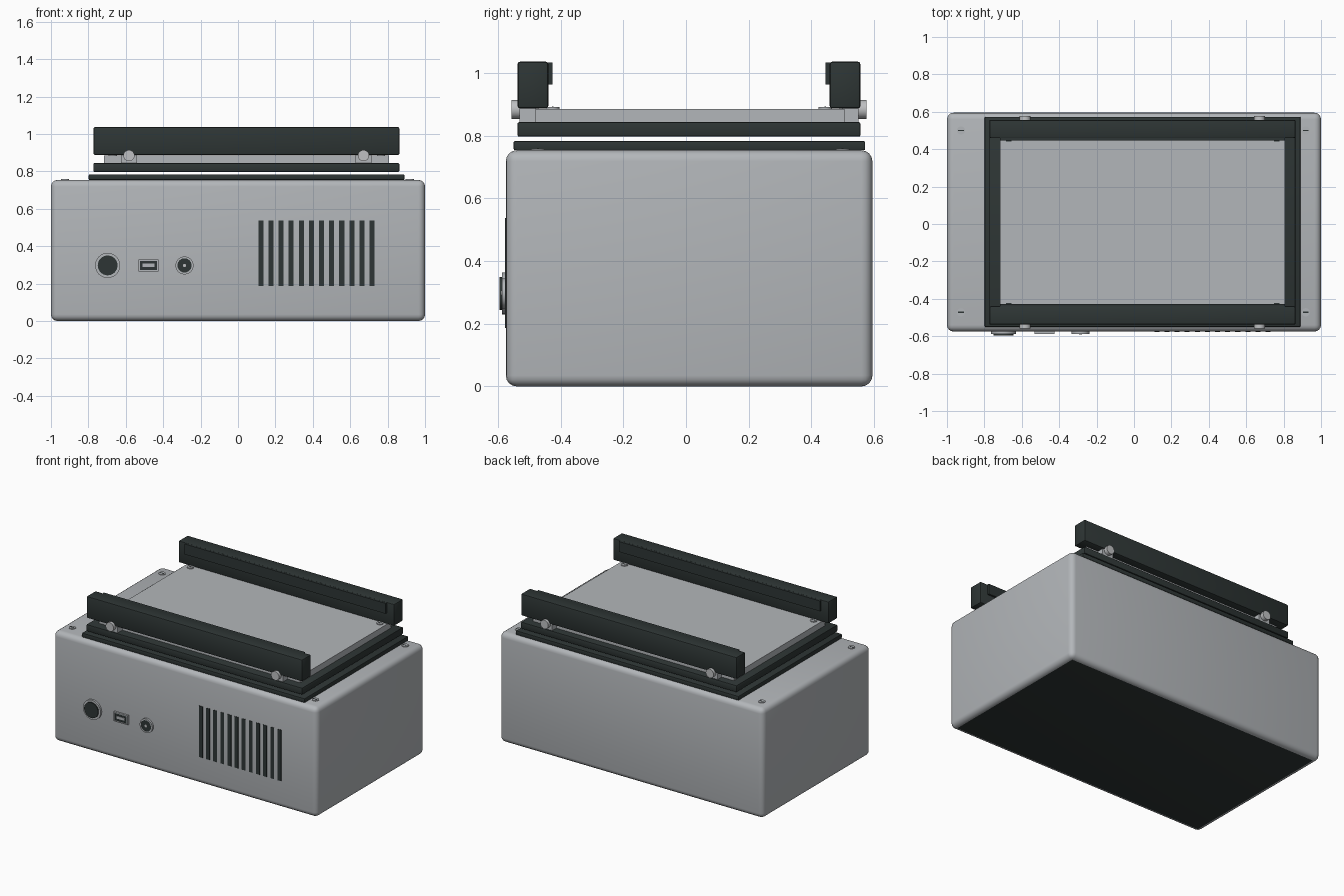
import bpy, bmesh, math
from mathutils import Matrix, Vector

if "Cube" in bpy.data.objects:
    bpy.data.objects.remove(bpy.data.objects["Cube"])


def material(name, rgb):
    m = bpy.data.materials.new(name)
    m.diffuse_color = (*rgb, 1.0)
    m.use_nodes = True
    m.node_tree.nodes["Principled BSDF"].inputs["Base Color"].default_value = m.diffuse_color
    return m


GREY = material("light_grey", (0.45, 0.47, 0.49))
DARK = material("charcoal", (0.027, 0.036, 0.035))
STEEL = material("steel", (0.52, 0.53, 0.54))


def finish(name, bm, mats):
    me = bpy.data.meshes.new(name)
    bm.to_mesh(me)
    bm.free()
    for m in mats:
        me.materials.append(m)
    ob = bpy.data.objects.new(name, me)
    bpy.context.collection.objects.link(ob)
    bpy.ops.object.select_all(action='DESELECT')
    ob.select_set(True)
    bpy.context.view_layer.objects.active = ob
    bpy.ops.object.shade_smooth_by_angle(angle=math.radians(35))
    return ob


def box_mesh(x, y, z, bevel=0.0, segments=2):
    bm = bmesh.new()
    size = Vector((x[1] - x[0], y[1] - y[0], z[1] - z[0]))
    mid = Vector((x[0] + x[1], y[0] + y[1], z[0] + z[1])) / 2
    bmesh.ops.create_cube(bm, size=1, matrix=Matrix.Translation(mid) @ Matrix.Diagonal((*size, 1)))
    if bevel:
        bmesh.ops.bevel(bm, geom=bm.edges[:], offset=bevel, segments=segments,
                        profile=0.5, affect='EDGES')
    return bm


def box(name, x, y, z, mat, bevel=0.0):
    return finish(name, box_mesh(x, y, z, bevel), [mat])


def cylinder(name, start, end, r, mat, sides=32):
    a, b = Vector(start), Vector(end)
    bm = bmesh.new()
    rot = (b - a).to_track_quat('Z', 'Y').to_matrix().to_4x4()
    bmesh.ops.create_cone(bm, cap_ends=True, segments=sides, radius1=r, radius2=r,
                          depth=(b - a).length, matrix=Matrix.Translation((a + b) / 2) @ rot)
    return finish(name, bm, [mat])


def ring(name, x, y0, y1, z, r_out, r_in, mat, sides=32):
    """Socket collar with a hole, its axis along y."""
    bm = bmesh.new()
    loops = []
    for r, y in ((r_out, y0), (r_out, y1), (r_in, y1), (r_in, y0)):
        loops.append([bm.verts.new((x + r * math.cos(t), y, z + r * math.sin(t)))
                      for t in (2 * math.pi * i / sides for i in range(sides))])
    for k in range(4):
        a, b = loops[k], loops[(k + 1) % 4]
        for i in range(sides):
            j = (i + 1) % sides
            bm.faces.new((a[i], a[j], b[j], b[i]))
    bmesh.ops.recalc_face_normals(bm, faces=bm.faces[:])
    return finish(name, bm, [mat])


# Rounded case with a dark underside
FRONT, BACK, TOP = -0.575, 0.595, 0.754
bm = box_mesh((-1, 1), (FRONT, BACK), (0, TOP), 0.035, 4)
for f in bm.faces:
    f.material_index = 1 if f.normal.z < -0.99 else 0
finish("case", bm, [GREY, DARK])

# Ventilation slots
for i in range(12):
    cx = 0.122 + 0.0541 * i
    box(f"vent_slot_{i + 1}", (cx - 0.0135, cx + 0.0135), (FRONT - 0.003, FRONT + 0.004),
        (0.186, 0.537), DARK)

# Round socket
PZ = 0.297
ring("round_socket_flange", -0.697, FRONT + 0.002, -0.588, PZ, 0.067, 0.052, GREY)
cylinder("round_socket_face", (-0.697, FRONT, PZ), (-0.697, -0.595, PZ), 0.053, DARK)

# Flat data port: four-sided shell, dark opening, light tongue
px = -0.479
for s, side in ((-1, "left"), (1, "right")):
    e = sorted((px + s * 0.054, px + s * 0.045))
    box(f"data_port_{side}", e, (-0.588, FRONT), (PZ - 0.032, PZ + 0.032), GREY)
for s, side in ((-1, "bottom"), (1, "top")):
    e = sorted((PZ + s * 0.032, PZ + s * 0.025))
    box(f"data_port_{side}", (px - 0.045, px + 0.045), (-0.588, FRONT), e, GREY)
box("data_port_opening", (px - 0.045, px + 0.045), (-0.584, FRONT), (PZ - 0.025, PZ + 0.025), DARK)
box("data_port_tongue", (px - 0.032, px + 0.032), (-0.588, FRONT), (PZ - 0.009, PZ + 0.009), GREY)

# Power jack
jx = -0.286
ring("power_jack_flange", jx, FRONT + 0.002, -0.588, PZ, 0.048, 0.038, GREY)
cylinder("power_jack_face", (jx, FRONT, PZ), (jx, -0.586, PZ), 0.039, DARK)
cylinder("power_jack_pin", (jx, FRONT, PZ), (jx, -0.59, PZ), 0.009, STEEL, 16)

# Lid screws with slotted heads
for i, (sx, sy) in enumerate([(x, y) for x in (-0.925, 0.918) for y in (-0.472, 0.5)]):
    cylinder(f"lid_screw_{i + 1}", (sx, sy, TOP - 0.01), (sx, sy, TOP + 0.004), 0.022, GREY, 24)
    box(f"lid_screw_slot_{i + 1}", (sx - 0.015, sx + 0.015), (sy - 0.003, sy + 0.003),
        (TOP + 0.002, TOP + 0.005), DARK)

# Stacked tray: gasket, frame and light platform
box("gasket", (-0.798, 0.89), (-0.55, 0.572), (TOP, 0.783), DARK, 0.004)
box("tray_frame", (-0.773, 0.863), (-0.538, 0.557), (0.797, 0.844), DARK, 0.006)
box("platform", (-0.717, 0.807), (-0.48, 0.506), (0.842, 0.886), GREY)

# Long clamp rails with inner lips, lugs and bolts, on both sides
MID = 0.0095
for s, side in ((-1, "front"), (1, "back")):
    def span(a, b):
        return sorted((MID + s * a, MID + s * b))
    box(f"{side}_rail", (-0.773, 0.863), span(0.449, 0.5475), (0.887, 1.037), DARK, 0.009)
    box(f"{side}_rail_lip", (-0.717, 0.807), span(0.436, 0.455), (0.963, 1.034), DARK)
    for i, bx in enumerate((-0.583, 0.671)):
        box(f"{side}_lug_{i + 1}", (bx - 0.042, bx + 0.042), span(0.488, 0.541), (0.842, 0.888), GREY)
        cylinder(f"{side}_bolt_{i + 1}", (bx, MID + s * 0.48, 0.884),
                 (bx, MID + s * 0.567, 0.884), 0.03, STEEL)
    for i, cx in enumerate((-0.67, 0.764)):
        cy = MID + s * 0.435
        cylinder(f"{side}_platform_screw_{i + 1}", (cx, cy, 0.88), (cx, cy, 0.892), 0.022, GREY, 24)
        box(f"{side}_platform_screw_slot_{i + 1}", (cx - 0.015, cx + 0.015),
            (cy - 0.003, cy + 0.003), (0.889, 0.893), DARK)
